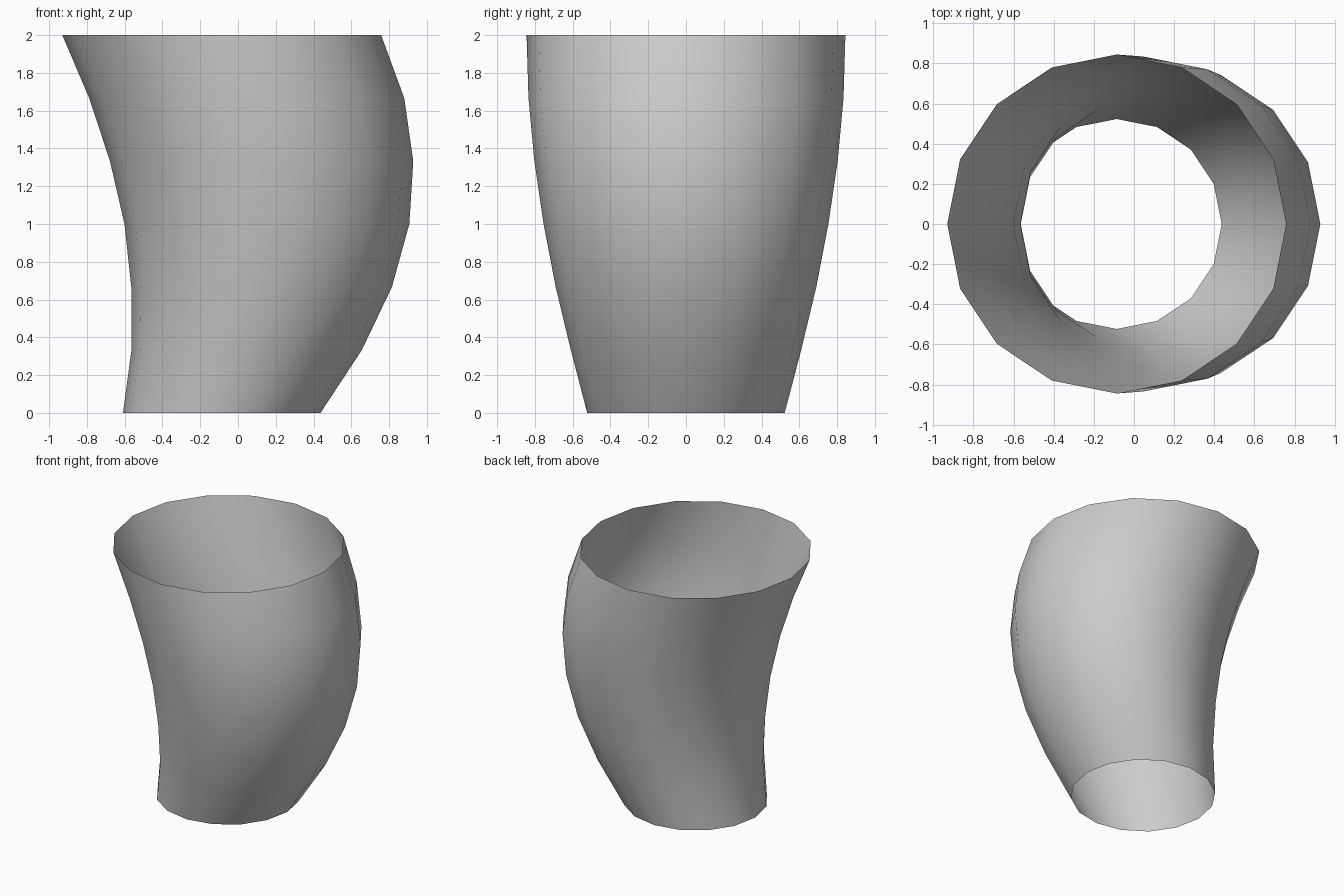
import bpy, bmesh
from math import cos, sin, pi

if "Cube" in bpy.data.objects:
    bpy.data.objects.remove(bpy.data.objects["Cube"])

SIDES = 16
# (radius, centre x) of each evenly spaced ring from bottom to top
RINGS = [(0.523, -0.086), (0.610, 0.046), (0.690, 0.125), (0.754, 0.153),
         (0.803, 0.125), (0.834, 0.046), (0.844, -0.086)]

# Open, bowed and flaring tube
bm = bmesh.new()
loops = []
for i, (r, cx) in enumerate(RINGS):
    z = 2 * i / (len(RINGS) - 1)
    loops.append([bm.verts.new((cx + r * cos(2 * pi * k / SIDES),
                                r * sin(2 * pi * k / SIDES), z))
                  for k in range(SIDES)])
for low, high in zip(loops, loops[1:]):
    for k in range(SIDES):
        n = (k + 1) % SIDES
        bm.faces.new((low[k], low[n], high[n], high[k])).smooth = True

mesh = bpy.data.meshes.new("curved_tube")
bm.to_mesh(mesh)
bm.free()
bpy.context.collection.objects.link(bpy.data.objects.new("curved_tube", mesh))
